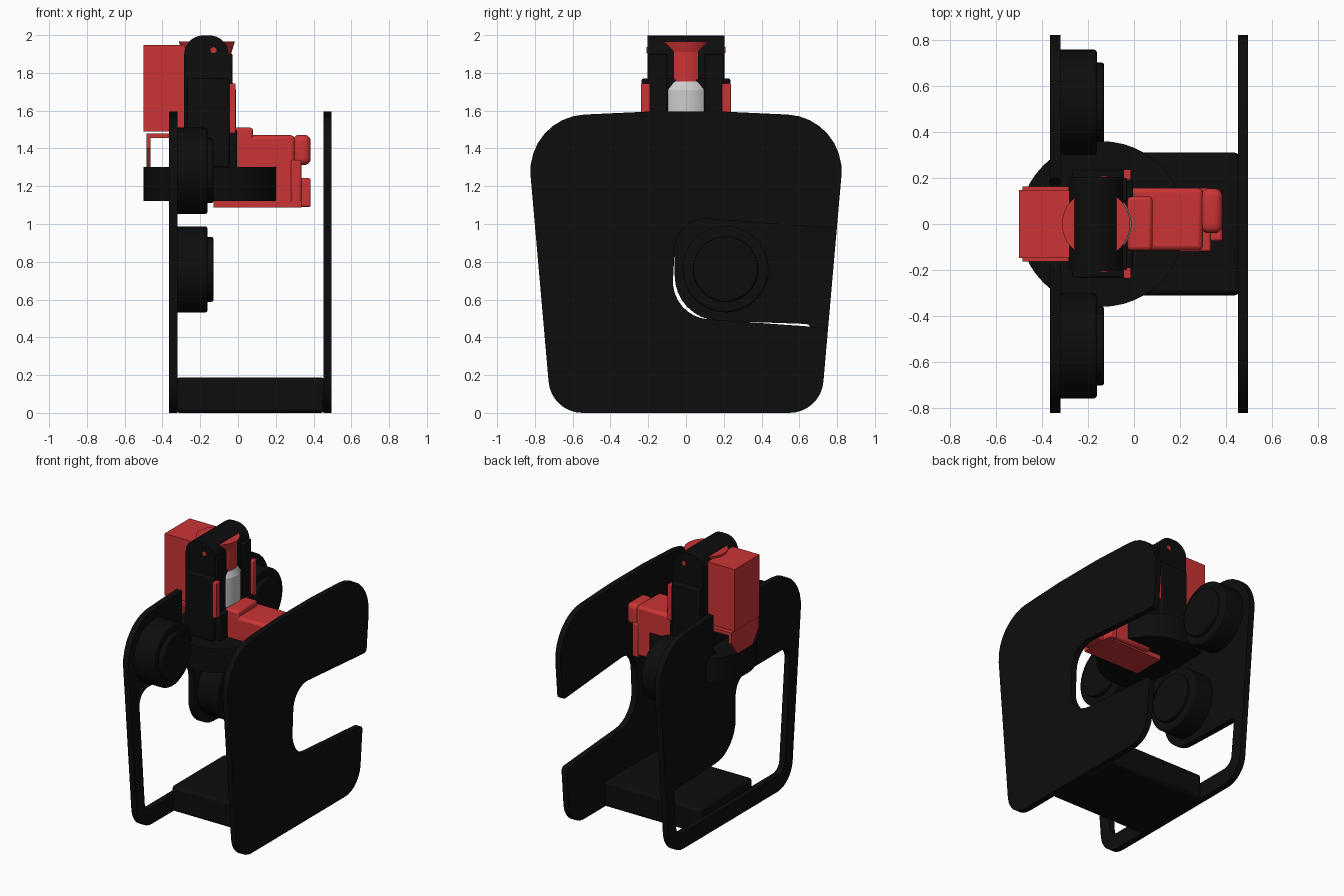
import bpy, math
from mathutils import Vector, Matrix

cube = bpy.data.objects.get("Cube")
if cube:
    bpy.data.objects.remove(cube, do_unlink=True)


def material(name, rgb):
    m = bpy.data.materials.new(name)
    m.use_nodes = True
    m.diffuse_color = (*rgb, 1)
    bsdf = m.node_tree.nodes["Principled BSDF"]
    bsdf.inputs["Base Color"].default_value = (*rgb, 1)
    bsdf.inputs["Roughness"].default_value = 0.6
    return m


BLACK = material("matte black", (0.004, 0.004, 0.004))
RED = material("red", (0.6, 0.034, 0.036))
GREY = material("light grey", (0.6, 0.6, 0.6))


def finish(ob, name, mat, bevel=0, segments=2):
    ob.name = ob.data.name = name
    ob.data.materials.clear()
    ob.data.materials.append(mat)
    bpy.ops.object.select_all(action="DESELECT")
    ob.select_set(True)
    bpy.context.view_layer.objects.active = ob
    if bevel:
        mod = ob.modifiers.new("bevel", "BEVEL")
        mod.width, mod.segments, mod.limit_method = bevel, segments, "ANGLE"
    bpy.ops.object.shade_smooth_by_angle(angle=math.radians(35))
    return ob


def box(name, mat, x, y, z, bevel=0, segments=2):
    """Box from three (low, high) ranges."""
    bpy.ops.mesh.primitive_cube_add(size=1)
    ob = bpy.context.object
    ob.data.transform(Matrix.Diagonal([r[1] - r[0] for r in (x, y, z)] + [1]))
    ob.location = [(r[0] + r[1]) / 2 for r in (x, y, z)]
    return finish(ob, name, mat, bevel, segments)


def rod(name, mat, axis, centre, low, high, r1, r2=None, bevel=0):
    """Cylinder or cone along an axis; centre gives the two other coordinates."""
    r2 = r1 if r2 is None else r2
    bpy.ops.mesh.primitive_cone_add(vertices=48, radius1=r1, radius2=r2, depth=high - low)
    ob = bpy.context.object
    turn = {"x": Matrix.Rotation(math.pi / 2, 4, "Y"),
            "y": Matrix.Rotation(-math.pi / 2, 4, "X"), "z": Matrix()}[axis]
    ob.data.transform(turn)
    loc = list(centre)
    loc.insert("xyz".index(axis), (low + high) / 2)
    ob.location = loc
    return finish(ob, name, mat, bevel)


def fillet(corners, steps=8):
    """Round each (u, v, radius) corner of a polygon."""
    out, n = [], len(corners)
    for i, (u, v, r) in enumerate(corners):
        p = Vector((u, v))
        a = (Vector(corners[i - 1][:2]) - p).normalized()
        b = (Vector(corners[(i + 1) % n][:2]) - p).normalized()
        if r == 0:
            out.append(p)
            continue
        half = a.angle(b) / 2
        mid = p + (a + b).normalized() * (r / math.sin(half))
        t = r / math.tan(half)
        s, e = p + a * t - mid, p + b * t - mid
        sweep = s.angle_signed(e)
        for k in range(steps + 1):
            out.append(mid + Matrix.Rotation(-sweep * k / steps, 2) @ s)
    return out


# local (u, v, depth) to world, for outlines drawn on the side and on the front
SIDE = Matrix(((0, 0, 1, 0), (1, 0, 0, 0), (0, 1, 0, 0), (0, 0, 0, 1)))
FRONT = Matrix(((1, 0, 0, 0), (0, 0, -1, 0), (0, 1, 0, 0), (0, 0, 0, 1)))


def sheet(name, mat, frame, low, high, *outlines):
    """Extruded outline; any further outlines are holes."""
    cu = bpy.data.curves.new(name, "CURVE")
    cu.dimensions, cu.fill_mode = "2D", "BOTH"
    cu.extrude = (high - low) / 2
    for outline in outlines:
        pts = fillet(outline)
        sp = cu.splines.new("POLY")
        sp.points.add(len(pts) - 1)
        for q, p in zip(sp.points, pts):
            q.co = (p.x, p.y, 0, 1)
        sp.use_cyclic_u = True
    ob = bpy.data.objects.new(name, cu)
    bpy.context.collection.objects.link(ob)
    ob.matrix_world = frame @ Matrix.Translation((0, 0, (low + high) / 2))
    bpy.ops.object.select_all(action="DESELECT")
    ob.select_set(True)
    bpy.context.view_layer.objects.active = ob
    bpy.ops.object.convert(target="MESH")
    return finish(bpy.context.object, name, mat)


# Side plates: shared outline, one with an open slot, one with a window and top notch
bottom = [(-0.713, 0, 0.18), (0.713, 0, 0.18)]
back_top = [(0.85, 1.565, 0.3), (0.2, 1.595, 0)]
front_top = [(-0.2, 1.595, 0), (-0.85, 1.565, 0.3)]
slot = [(0.752, 0.45, 0.03), (-0.08, 0.51, 0.2), (-0.05, 1.04, 0.16), (0.797, 0.975, 0.03)]
notch = [(0.2, 1.3, 0.06), (-0.2, 1.3, 0.06)]
window = [(-0.63, 0.12, 0.08), (0.63, 0.12, 0.08), (0.665, 0.47, 0.03),
          (-0.06, 0.495, 0.24), (-0.06, 1.03, 0.13), (-0.705, 1.03, 0.1)]
sheet("left_side_plate", BLACK, SIDE, 0.452, 0.495, bottom + slot + back_top + front_top)
sheet("right_side_plate", BLACK, SIDE, -0.365, -0.32,
      bottom + back_top + notch + front_top, window)

# Base tray joining the plates
box("base_tray", BLACK, (-0.33, 0.46), (-0.31, 0.31), (0, 0.188), 0.02)

# Stepped motor housings on the inner face of the right plate
for name, y, z in (("front_motor", -0.53, 1.282), ("back_motor", 0.53, 1.282),
                   ("lower_motor", 0.21, 0.76)):
    rod(name, BLACK, "x", (y, z), -0.33, -0.162, 0.228, bevel=0.01)
    rod(name + "_cap", BLACK, "x", (y, z), -0.17, -0.13, 0.172, bevel=0.01)

# Round turntable carrying the tower
rod("turntable", BLACK, "z", (-0.14, 0), 1.122, 1.302, 0.36)

# Tower with rounded head
tower = [(-0.285, 1.3, 0), (-0.05, 1.3, 0), (-0.05, 1.998, 0.1), (-0.285, 1.998, 0.1)]
sheet("tower", BLACK, FRONT, -0.205, 0.205, tower)
box("tower_collar", BLACK, (-0.27, -0.045), (-0.235, 0.235), (1.3, 1.77), 0.01)
box("tower_foot", BLACK, (-0.28, -0.005), (-0.2, 0.2), (1.29, 1.5), 0.01)
for s in (-1, 1):
    box("tower_rail", BLACK, (-0.07, -0.03), sorted((s * 0.1, s * 0.2)), (1.45, 1.9), 0.005)
    box("red_wing", RED, (-0.045, -0.012), sorted((s * 0.19, s * 0.238)), (1.48, 1.745), 0.006)
rod("tower_axle", RED, "y", (-0.13, 1.92), -0.209, 0.209, 0.016)

# Spool and canister that bulge through the tower faces
rod("spool", RED, "z", (-0.165, 0), 1.7, 1.92, 0.131)
rod("spool_flare", RED, "z", (-0.165, 0), 1.91, 1.965, 0.131, 0.148)
rod("canister", GREY, "z", (-0.165, 0), 1.45, 1.71, 0.154)
rod("canister_shoulder", GREY, "z", (-0.165, 0), 1.71, 1.755, 0.154, 0.134)

# Red box hung on the outside with its bracket
box("outer_box", RED, (-0.5, -0.28), (-0.147, 0.147), (1.49, 1.948))
box("bracket_shelf", RED, (-0.485, -0.28), (-0.163, 0.163), (1.455, 1.48))
sheet("bracket_wall", RED, SIDE, -0.485, -0.462,
      [(-0.09, 1.3, 0), (0.09, 1.3, 0), (0.163, 1.4, 0), (0.163, 1.48, 0),
       (-0.163, 1.48, 0), (-0.163, 1.4, 0)])

# Red actuator on the inner side
box("actuator_body", RED, (-0.02, 0.3), (-0.115, 0.157), (1.1, 1.47), 0.02)
box("actuator_flange", RED, (-0.03, 0.08), (-0.115, 0.12), (1.3, 1.51), 0.015)
box("actuator_keel", RED, (-0.13, 0.335), (-0.12, 0.12), (1.088, 1.125))
box("actuator_lower_block", RED, (0.28, 0.335), (-0.12, 0.157), (1.088, 1.34), 0.01)
box("actuator_upper_lug", RED, (0.29, 0.385), (-0.04, 0.155), (1.312, 1.472), 0.035, 5)
box("actuator_lower_lug", RED, (0.29, 0.385), (-0.075, 0.08), (1.09, 1.243), 0.01)
